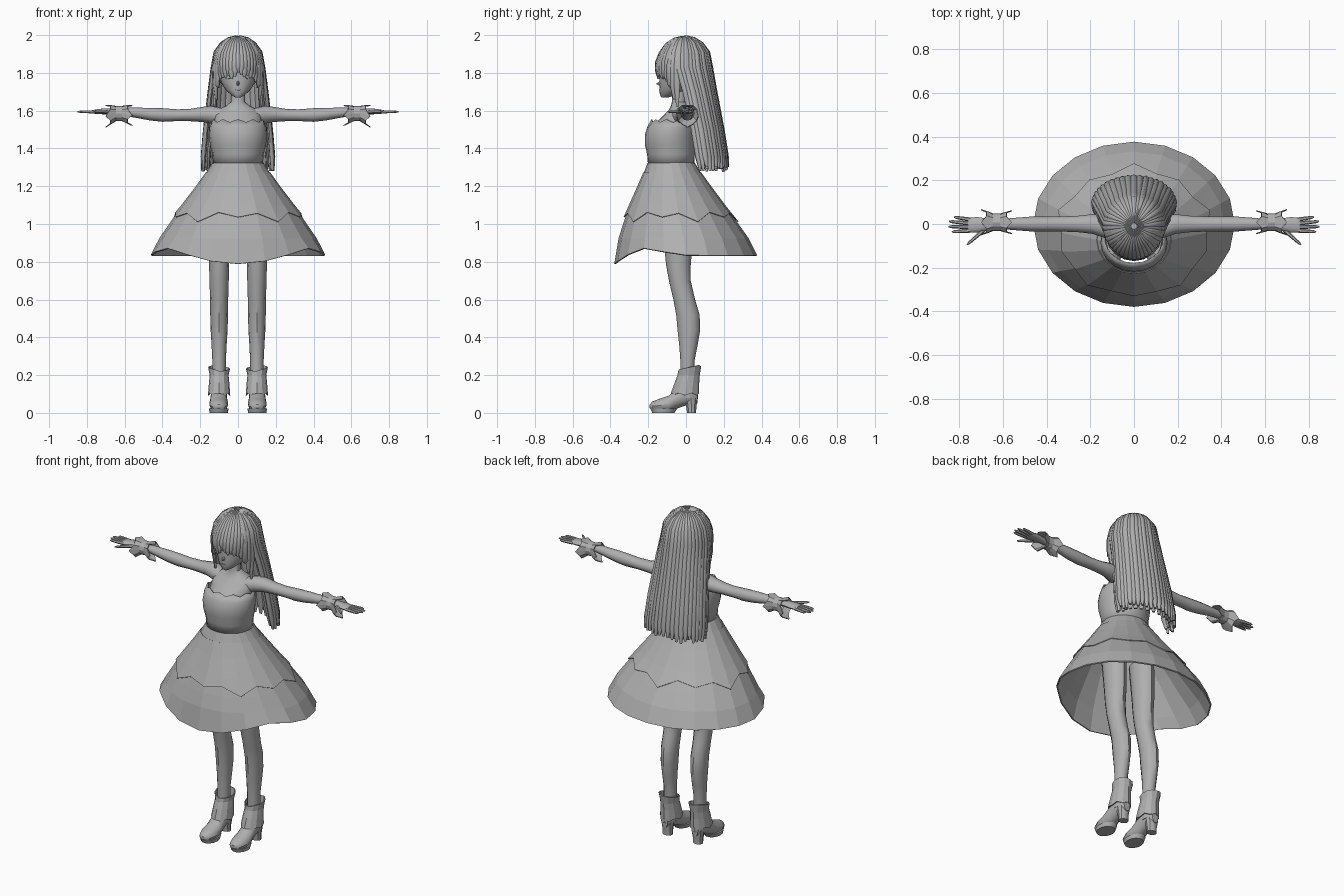
import bpy, bmesh, math, random
from mathutils import Vector

if "Cube" in bpy.data.objects:
    bpy.data.objects.remove(bpy.data.objects["Cube"])

random.seed(4)
grey = bpy.data.materials.new("plain grey")
grey.diffuse_color = (0.43, 0.43, 0.43, 1)
grey.use_nodes = True
grey.node_tree.nodes["Principled BSDF"].inputs["Base Color"].default_value = grey.diffuse_color
X, Y, Z = Vector((1, 0, 0)), Vector((0, 1, 0)), Vector((0, 0, 1))


def ring(c, u, v, n=12):
    """Ellipse of n points around c with half-axis vectors u and v."""
    c = Vector(c)
    return [c + u * math.cos(2 * math.pi * i / n) + v * math.sin(2 * math.pi * i / n) for i in range(n)]


def add_loft(bm, rings, caps=True):
    rows = [[bm.verts.new(p) for p in r] for r in rings]
    n = len(rows[0])
    for a, b in zip(rows, rows[1:]):
        for i in range(n):
            j = (i + 1) % n
            bm.faces.new((a[i], a[j], b[j], b[i]))
    if caps:
        bm.faces.new(rows[0][::-1])
        bm.faces.new(rows[-1])


def finish(name, bm, mirror=False, smooth=35, thick=0):
    if not thick:
        bmesh.ops.recalc_face_normals(bm, faces=bm.faces[:])
    me = bpy.data.meshes.new(name)
    bm.to_mesh(me)
    bm.free()
    me.materials.append(grey)
    ob = bpy.data.objects.new(name, me)
    bpy.context.collection.objects.link(ob)
    if smooth:
        bpy.ops.object.select_all(action='DESELECT')
        ob.select_set(True)
        bpy.context.view_layer.objects.active = ob
        bpy.ops.object.shade_smooth_by_angle(angle=math.radians(smooth))
    if thick:
        ob.modifiers.new("Thickness", 'SOLIDIFY').thickness = thick
    if mirror:
        ob.modifiers.new("Mirror", 'MIRROR').use_mirror_merge = False
    return ob


def loft(name, rings, caps=True, **kw):
    bm = bmesh.new()
    add_loft(bm, rings, caps)
    return finish(name, bm, **kw)


def levels(rows, n=12, x=0):
    """Upright sections from (z, half width, front y, back y)."""
    return [ring((x, (f + b) / 2, z), X * rx, Y * ((b - f) / 2), n) for z, rx, f, b in rows]


# Body and neck
loft("upper_body", levels([(1.42, .115, -.17, .03), (1.53, .125, -.165, .032), (1.575, .125, -.12, .035),
     (1.605, .105, -.09, .03), (1.625, .065, -.08, .015), (1.645, .038, -.075, 0), (1.71, .036, -.075, 0)], 16))

# Bodice with a scalloped neckline
rings = levels([(1.31, .125, -.195, .038), (1.37, .13, -.2, .04), (1.42, .142, -.212, .042),
                (1.47, .148, -.212, .042), (1.51, .145, -.2, .042), (1.54, .132, -.178, .04)], 20)
for i, p in enumerate(rings[-1]):
    p.z += .012 if i % 2 else -.004
loft("bodice", rings, caps=False, thick=-.006)

# Skirt: pointed hem, faceted panels
SKIRT = [(1.32, .128, -.197, .04), (1.27, .16, -.215, .07), (1.2, .21, -.245, .12), (1.1, .287, -.29, .195),
         (1.0, .355, -.325, .268), (.92, .41, -.35, .325), (.83, .455, -.372, .37)]
rings = levels(SKIRT, 20)
for i, p in enumerate(rings[-1]):
    off = abs((i * 18 - 270 + 180) % 360 - 180)          # degrees from the front
    p.z += .04 * math.exp(-((off - 55) / 20) ** 2) - .042 * math.exp(-(off / 30) ** 2)
loft("skirt", rings, caps=False, smooth=0, thick=.008)

# Ragged overskirt lying just outside the skirt
rings = levels([(z, rx + .008, f - .008, b + .008) for z, rx, f, b in SKIRT[1:5]], 20)
for i, p in enumerate(rings[-1]):
    k = (.055, .01, .06, .035)[i % 4]
    flat = (rings[-2][i] - p) * (k / .1)
    p += flat + Vector((p.x, p.y, 0)).normalized() * .006
loft("overskirt", rings, caps=False, smooth=0, thick=.004)

# Arms
arm = [(.09, -.025, 1.57, .055, .045), (.14, -.01, 1.578, .052, .047), (.19, 0, 1.58, .045, .04),
       (.25, 0, 1.577, .038, .033), (.32, 0, 1.576, .035, .031), (.4, 0, 1.577, .034, .036),
       (.47, 0, 1.582, .034, .033), (.55, 0, 1.59, .028, .026), (.63, 0, 1.595, .021, .02),
       (.67, -.002, 1.596, .027, .017), (.72, -.004, 1.596, .036, .015), (.76, -.006, 1.594, .034, .011)]
loft("arm", [ring((x, y, z), Y * a, Z * b) for x, y, z, a, b in arm], mirror=True)

# Fingers and thumb
bm = bmesh.new()
tips = [((.75, .02), (.825, .032)), ((.755, .003), (.848, .012)), ((.755, -.014), (.85, -.012)),
        ((.75, -.03), (.835, -.036)), ((.68, -.02), (.765, -.095))]
for (x0, y0), (x1, y1) in tips:
    d = Vector((x1 - x0, y1 - y0, 0))
    side = Vector((-d.y, d.x, 0)).normalized()
    add_loft(bm, [ring(Vector((x0, y0, 1.594)) + d * t, side * r, Z * r, 6)
                  for t, r in ((0, .01), (.5, .0085), (.85, .007), (1, .003))])
finish("fingers", bm, mirror=True)

# Wrist frills
rings = [ring((x, .008, z), Y * r, Z * r, 12) for x, z, r in
         ((.585, 1.582, .055), (.615, 1.585, .04), (.645, 1.585, .04), (.675, 1.578, .06))]
for end, s in ((rings[0], -1), (rings[-1], 1)):
    for i, p in enumerate(end):
        if i % 3 == 0:
            p.x += s * .025
            p.z -= .008
loft("wrist_frill", rings, caps=False, mirror=True, smooth=0, thick=.005)

# Legs
loft("leg", levels([(1.1, .06, -.14, .03), (.88, .056, -.115, .033), (.78, .053, -.105, .025),
     (.7, .051, -.09, .025), (.6, .048, -.067, .048), (.52, .047, -.052, .072), (.44, .045, -.045, .075),
     (.36, .04, -.036, .062), (.28, .036, -.03, .046), (.15, .036, -.03, .046)], 12, .1), mirror=True)

# Boots: foot, heel block, shaft and flared cuff
foot = [(-.192, .025, .045, .012), (-.178, .01, .06, .034), (-.14, .003, .075, .048), (-.09, .004, .092, .05),
        (-.05, .022, .125, .045), (0, .04, .15, .042), (.04, .045, .15, .038), (.062, .05, .13, .022)]
loft("boot_foot", [ring((.102, y, (a + b) / 2), X * w, Z * ((b - a) / 2)) for y, a, b, w in foot], mirror=True)
loft("boot_heel", levels([(0, .03, .005, .055), (.03, .03, 0, .056), (.08, .038, -.01, .065)], 10, .102), mirror=True)
loft("boot_sole", levels([(0, .048, -.18, -.06), (.022, .052, -.19, -.045)], 14, .102), mirror=True)
loft("boot_shaft", levels([(.08, .042, -.05, .063), (.2, .043, -.034, .06)], 12, .101), mirror=True)
rings = levels([(.105, .059, -.08, .07), (.16, .054, -.06, .07), (.2, .05, -.045, .073), (.23, .058, -.042, .08)], 12, .1)
for i, p in enumerate(rings[-1]):
    p.z += .2 * p.y + (.008 if p.x > .12 else 0)
for p in rings[0][::2]:
    p.z -= .012
loft("boot_cuff", rings, caps=False, mirror=True, smooth=0, thick=.006)

# Head
loft("head", levels([(1.67, .014, -.13, -.095), (1.682, .035, -.138, -.05), (1.71, .066, -.141, 0),
     (1.75, .09, -.14, .045), (1.79, .102, -.139, .065), (1.84, .107, -.136, .08), (1.9, .1, -.12, .08),
     (1.95, .065, -.08, .055), (1.97, .02, -.03, .02)], 20))
loft("nose", [ring((0, -.132, 1.745), X * .011, Z * .018, 6), ring((0, -.156, 1.742), X * .002, Z * .003, 6)])
loft("mouth", [ring((0, -.134, 1.71), X * .015, Z * .003, 8), ring((0, -.143, 1.71), X * .014, Z * .002, 8)])
out = Vector((.45, -.9, 0))
loft("eye", [ring(Vector((.055, -.122, 1.785)) + out * d, Vector((.9, .45, 0)) * r, Z * r * .85, 12)
             for d, r in ((-.005, .022), (.004, .02))], mirror=True)

# Hair cap, open over the face
bm = bmesh.new()
bmesh.ops.create_uvsphere(bm, u_segments=24, v_segments=16, radius=1)
for v in bm.verts:
    v.co = Vector((v.co.x * .125, v.co.y * .132 - .01, v.co.z * .145 + 1.845))
gone = [f for f in bm.faces if f.calc_center_median().y < -.04 and f.calc_center_median().z < 1.88]
bmesh.ops.delete(bm, geom=gone, context='FACES')
finish("hair_cap", bm)


def lock(bm, deg, hang, width, thick):
    """One strand from the crown over the skull, then through hang = (z, rx, centre y, ry)."""
    a = math.radians(deg)
    c, s = math.cos(a), math.sin(a)
    tang, rad = Vector((-s, c, 0)), Vector((c, s, 0))
    pts = []
    for t in (6, 24, 44, 66):
        st, ct = math.sin(math.radians(t)), math.cos(math.radians(t))
        pts.append((Vector((.13 * st * c, .138 * st * s - .01, 1.845 + .147 * ct)), st, rad * ct + Z * st, ct))
    for k, (z, rx, cy, ry) in enumerate(hang):
        last = k == len(hang) - 1
        pts.append((Vector((rx * c, cy + ry * s, z)), .35 if last else 1, rad, 0))
    rings = []
    for p, w, up, ct in pts:
        normal = (rad * (1 - ct) + Z * ct).normalized()
        rings.append(ring(p, tang * (width * w), normal * (thick * (.45 + .55 * w)), 8))
    add_loft(bm, rings)


# Long back hair, outer strands over an inner layer
bm = bmesh.new()
for i in range(25):
    k, r = i / 24, random.uniform
    z = 1.275 + r(0, .03)
    lock(bm, -12 + 204 * k, [(1.83, .131, -.01, .139), (1.7, .148, .025, .127), (1.5, .172, .068, .122),
         (1.36, .184, .09, .122), (z, .186, .1, .118)], .0165 + r(0, .004), .011 + r(0, .004))
for i in range(14):
    lock(bm, -5 + 190 * i / 13, [(1.83, .118, -.01, .12), (1.7, .128, .025, .105), (1.5, .145, .068, .1),
         (1.36, .155, .09, .098), (1.29, .155, .1, .092)], .026, .009)
finish("back_hair", bm, smooth=50)

# Bangs
bm = bmesh.new()
for i in range(15):
    deg = -148 + 116 * i / 14
    z = 1.79 - .035 * abs(i - 7) / 7 + random.uniform(-.012, .012)
    lock(bm, deg, [(1.86, .128, -.01, .144), (z + .03, .124, -.01, .146), (z, .12, -.01, .142)], .0165, .009)
finish("bangs", bm, smooth=50)

# Side locks framing the face
bm = bmesh.new()
for deg, z in ((-34, 1.72), (-26, 1.66), (-17, 1.62)):
    for d in (deg, -180 - deg):
        lock(bm, d, [(1.84, .131, -.01, .14), (1.74, .133, -.01, .135), (z, .126, -.01, .12)], .019, .011)
finish("side_locks", bm, smooth=50)
